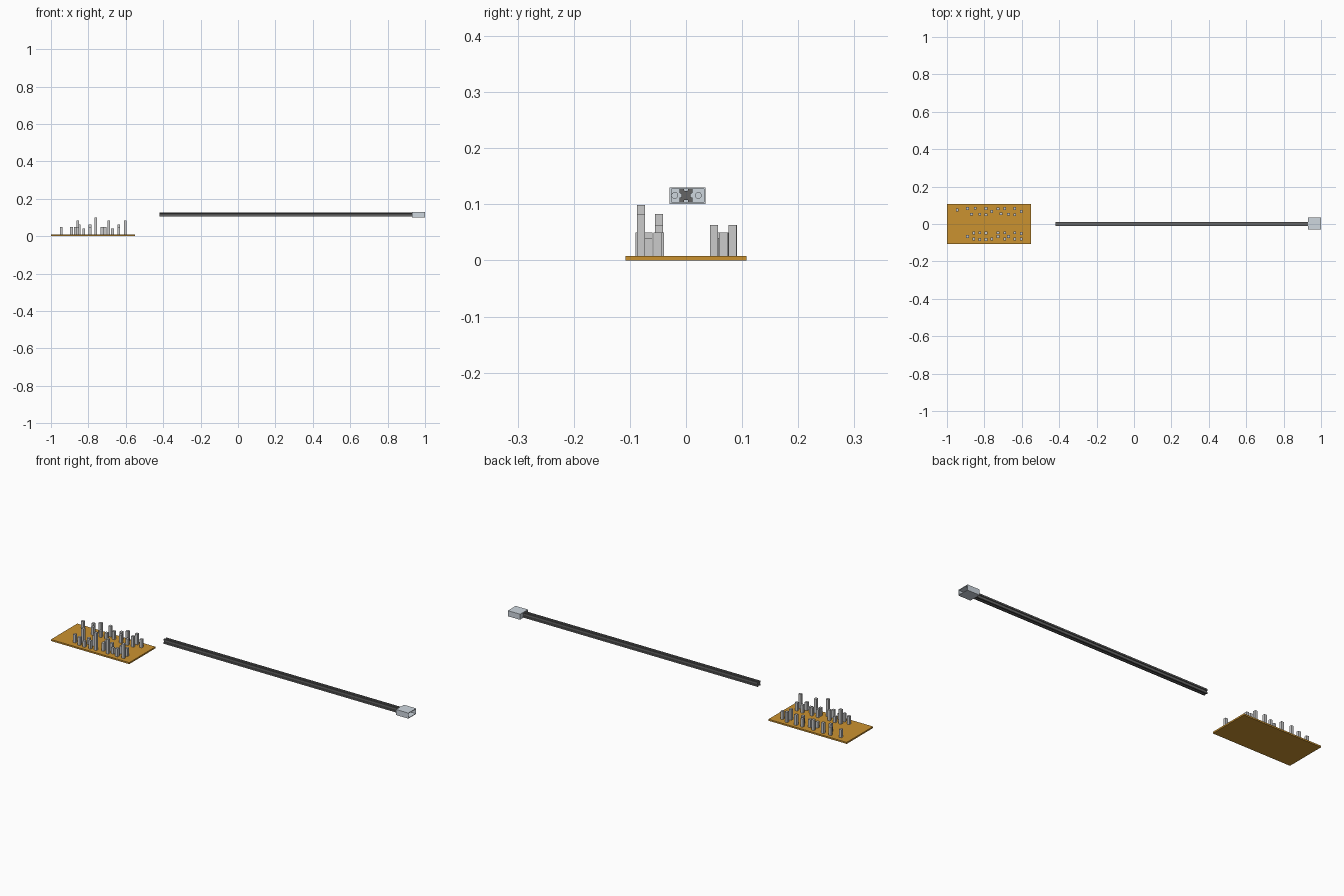
import bpy, bmesh, math

if "Cube" in bpy.data.objects:
    bpy.data.objects.remove(bpy.data.objects["Cube"])

def mat(name, col):
    m = bpy.data.materials.new(name)
    m.diffuse_color = (*col, 1)
    m.use_nodes = True
    m.node_tree.nodes["Principled BSDF"].inputs["Base Color"].default_value = m.diffuse_color
    return m

ORANGE = mat("board_orange", (0.60, 0.29, 0.03))
DARK = mat("rail_dark", (0.13, 0.13, 0.13))
PALE = mat("bracket_pale", (0.62, 0.68, 0.74))

def obj_from(bm, name, m=None):
    bmesh.ops.recalc_face_normals(bm, faces=bm.faces)
    me = bpy.data.meshes.new(name)
    bm.to_mesh(me)
    bm.free()
    ob = bpy.data.objects.new(name, me)
    bpy.context.collection.objects.link(ob)
    if m:
        me.materials.append(m)
    return ob

def add_box(bm, x0, x1, y0, y1, z0, z1):
    vs = bmesh.ops.create_cube(bm, size=1)["verts"]
    for v in vs:
        v.co.x = x1 if v.co.x > 0 else x0
        v.co.y = y1 if v.co.y > 0 else y0
        v.co.z = z1 if v.co.z > 0 else z0

def box(name, dims, m=None):
    bm = bmesh.new()
    add_box(bm, *dims)
    return obj_from(bm, name, m)

# base board
T = 0.008
box("base_board", (-1, -0.55, -0.108, 0.108, 0, T), ORANGE)

# upright pegs: (y, height) at each x, in four loose rows
pegs = {
    -0.944: [(0.075, 0.05)],
    -0.89: [(0.083, 0.05), (-0.067, 0.05)],
    -0.856: [(-0.048, 0.083), (-0.08, 0.05)],
    -0.848: [(0.084, 0.063)],
    -0.869: [(0.052, 0.05)],
    -0.825: [(0.052, 0.04), (-0.046, 0.04), (-0.083, 0.04)],
    -0.791: [(0.083, 0.063), (0.05, 0.04), (-0.048, 0.063), (-0.083, 0.05)],
    -0.76: [(0.067, 0.05), (-0.08, 0.099)],
    -0.727: [(0.082, 0.05), (-0.046, 0.05), (-0.067, 0.05)],
    -0.711: [(0.054, 0.05)],
    -0.692: [(0.083, 0.063), (-0.046, 0.05), (-0.08, 0.083)],
    -0.671: [(0.052, 0.04), (-0.067, 0.04)],
    -0.638: [(0.083, 0.063), (0.05, 0.063), (-0.046, 0.05), (-0.08, 0.05)],
    -0.602: [(0.067, 0.05), (-0.051, 0.05), (-0.08, 0.083)],
}
R = 0.007
bm = bmesh.new()
for x, row in pegs.items():
    for y, h in row:
        add_box(bm, x - R, x + R, y - R, y + R, T, h)
obj_from(bm, "pegs")

# long slotted rail: quarter profile turned four times, then extruded
H, ZC = 0.0118, 0.116
quarter = [(H, -H), (H, -0.004), (0.008, -0.003), (0.008, 0.003), (H, 0.004)]
bm = bmesh.new()
ring = []
for k in range(4):
    c, s = round(math.cos(k * math.pi / 2)), round(math.sin(k * math.pi / 2))
    for y, z in quarter:
        ring.append(bm.verts.new((-0.42, y * c - z * s, ZC + y * s + z * c)))
face = bm.faces.new(ring)
ext = bmesh.ops.extrude_face_region(bm, geom=[face])["geom"]
bmesh.ops.translate(bm, vec=(1.36, 0, 0),
                    verts=[v for v in ext if isinstance(v, bmesh.types.BMVert)])
obj_from(bm, "slotted_rail", DARK)

# end bracket: tray open at the far end
X0, X1, Y0, Y1, Z0, Z1, W = 0.93, 1.0, -0.029, 0.035, 0.101, 0.130, 0.003
bm = bmesh.new()
add_box(bm, X0, X0 + W, Y0, Y1, Z0, Z1)
add_box(bm, X0, X1, Y0, Y1, Z1 - W, Z1)
add_box(bm, X0, X1, Y0, Y1, Z0, Z0 + W)
add_box(bm, X0, X1, Y0, Y0 + W, Z0, Z1)
add_box(bm, X0, X1, Y1 - W, Y1, Z0, Z1)
obj_from(bm, "end_bracket", PALE)

# two fixing bosses inside the bracket
for i, y in enumerate((-0.02, 0.022)):
    bpy.ops.mesh.primitive_cylinder_add(vertices=16, radius=0.006, depth=0.02,
        location=(X0 + 0.012, y, ZC), rotation=(0, math.pi / 2, 0))
    ob = bpy.context.object
    ob.name = f"bracket_boss_{i + 1}"
    ob.data.materials.append(PALE)
    bpy.ops.object.shade_smooth_by_angle()
